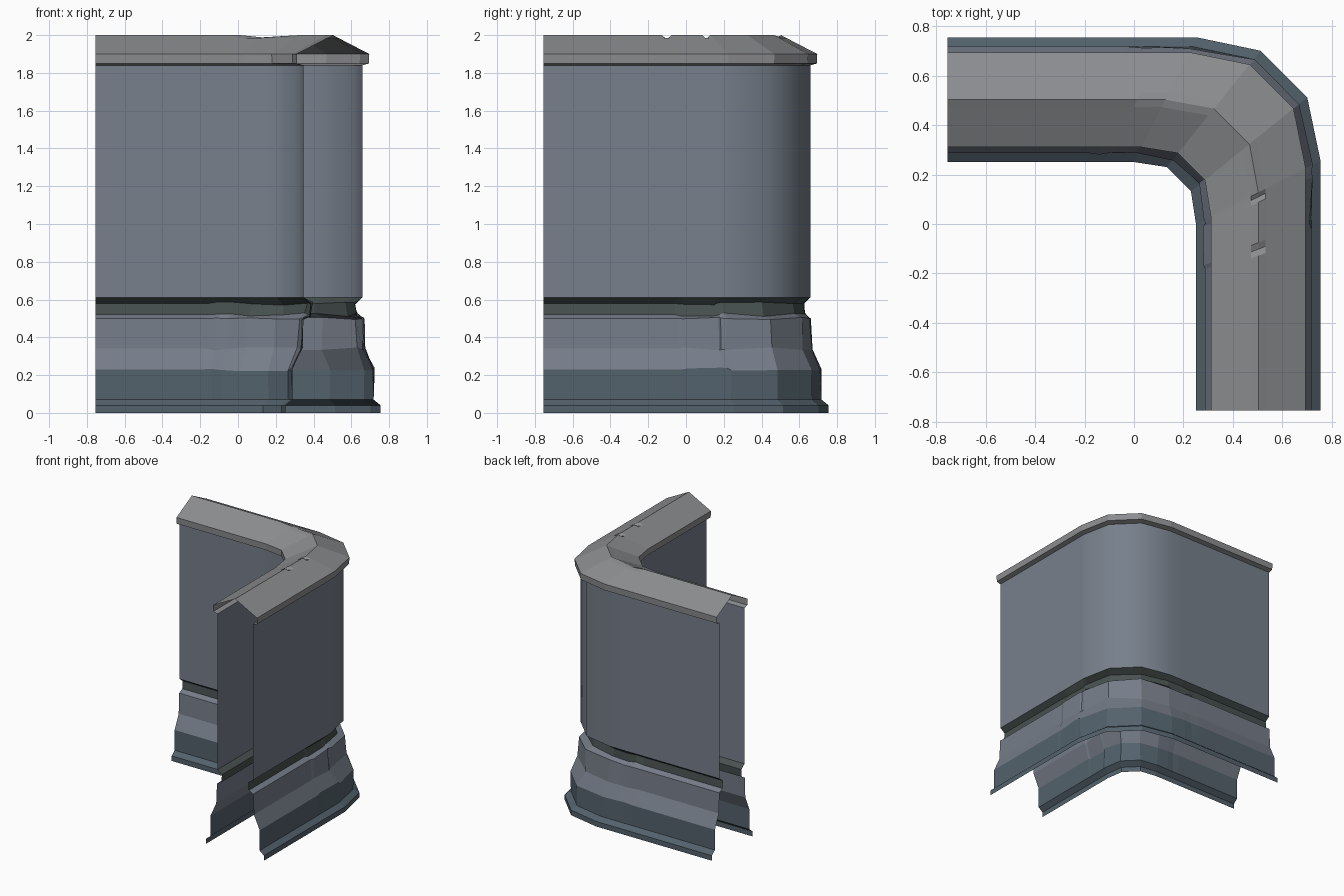
import bpy, bmesh, math, random

if "Cube" in bpy.data.objects:
    bpy.data.objects.remove(bpy.data.objects["Cube"])

random.seed(7)
HALF = 0.755      # half of the footprint
MID = 0.503       # wall centre line
WORN = range(2, 11)
wear = {}         # shared offsets so neighbouring parts meet exactly

# Stations along the path: ('L', t) first leg, ('A', degrees) bend, ('R', t) second leg
STATIONS = ([('L', t) for t in (1, 0.27, 0.2, 0.13)] +
            [('A', a) for a in (0, 30, 60, 90)] +
            [('R', t) for t in (0.02, 0.045, 0.23, 0.26, 0.29, 1)])
RIDGE_CHIPS = {4: 0.012, 8: 0.022, 11: 0.022}


def point(i, w, z):
    """Position at station i, signed distance w from the centre line, height z."""
    kind, t = STATIONS[i]
    edge = MID + w
    start = 0.1275 + 0.51 * w           # where the bend begins
    along = start * (1 - t) - HALF * t
    if kind == 'L':
        x, y = along, edge
    elif kind == 'R':
        x, y = edge, along
    else:
        r = edge - start
        if t in (30, 60):
            r *= 1.045 - 0.06 * w       # slightly squared bend
        x = start + r * math.sin(math.radians(t))
        y = start + r * math.cos(math.radians(t))
    # worn stone in the lower mouldings, chips along the ridge
    if i in WORN and 0.2 < z < 0.6:
        key = (i, round(w, 3), round(z, 3))
        if key not in wear:
            wear[key] = [random.uniform(-0.01, 0.01) for _ in range(3)]
        dx, dy, dz = wear[key]
        x, y, z = x + dx, y + dy, z + dz
    if w == 0:
        z -= RIDGE_CHIPS.get(i, 0)
    return x, y, z


def sweep(name, profile, color, smooth=False):
    """Sweep a (half width, height) profile along both sides of the wall."""
    bm = bmesh.new()
    for side in (-1, 1):
        grid = [[bm.verts.new(point(i, side * w, z)) for w, z in profile]
                for i in range(len(STATIONS))]
        for a, b in zip(grid, grid[1:]):
            for j in range(len(profile) - 1):
                quad = [a[j], b[j], b[j + 1], a[j + 1]]
                bm.faces.new(quad if side < 0 else quad[::-1])
    bmesh.ops.remove_doubles(bm, verts=bm.verts, dist=0.0005)
    mesh = bpy.data.meshes.new(name)
    bm.to_mesh(mesh)
    bm.free()
    for p in mesh.polygons:
        p.use_smooth = smooth
    ob = bpy.data.objects.new(name, mesh)
    bpy.context.collection.objects.link(ob)
    mat = bpy.data.materials.new(name + "_stone")
    mat.diffuse_color = (*color, 1)
    mat.use_nodes = True
    mat.node_tree.nodes["Principled BSDF"].inputs["Base Color"].default_value = mat.diffuse_color
    mesh.materials.append(mat)
    return ob


# Foot, sloped moulding, recessed groove, plain wall, ridged coping (open ends and underside)
sweep("foot", [(0.252, 0), (0.252, 0.04), (0.215, 0.07), (0.215, 0.23)], (0.087, 0.122, 0.15))
sweep("moulding", [(0.215, 0.23), (0.165, 0.34), (0.158, 0.5), (0.12, 0.52)], (0.18, 0.205, 0.25))
sweep("groove", [(0.12, 0.52), (0.115, 0.58), (0.155, 0.61)], (0.064, 0.084, 0.08))
sweep("wall", [(0.155, 0.61), (0.155, 1.84)], (0.185, 0.215, 0.26), smooth=True)
sweep("coping", [(0.155, 1.84), (0.19, 1.85), (0.192, 1.9), (0.03, 1.984), (0, 2)],
      (0.26, 0.265, 0.275))
